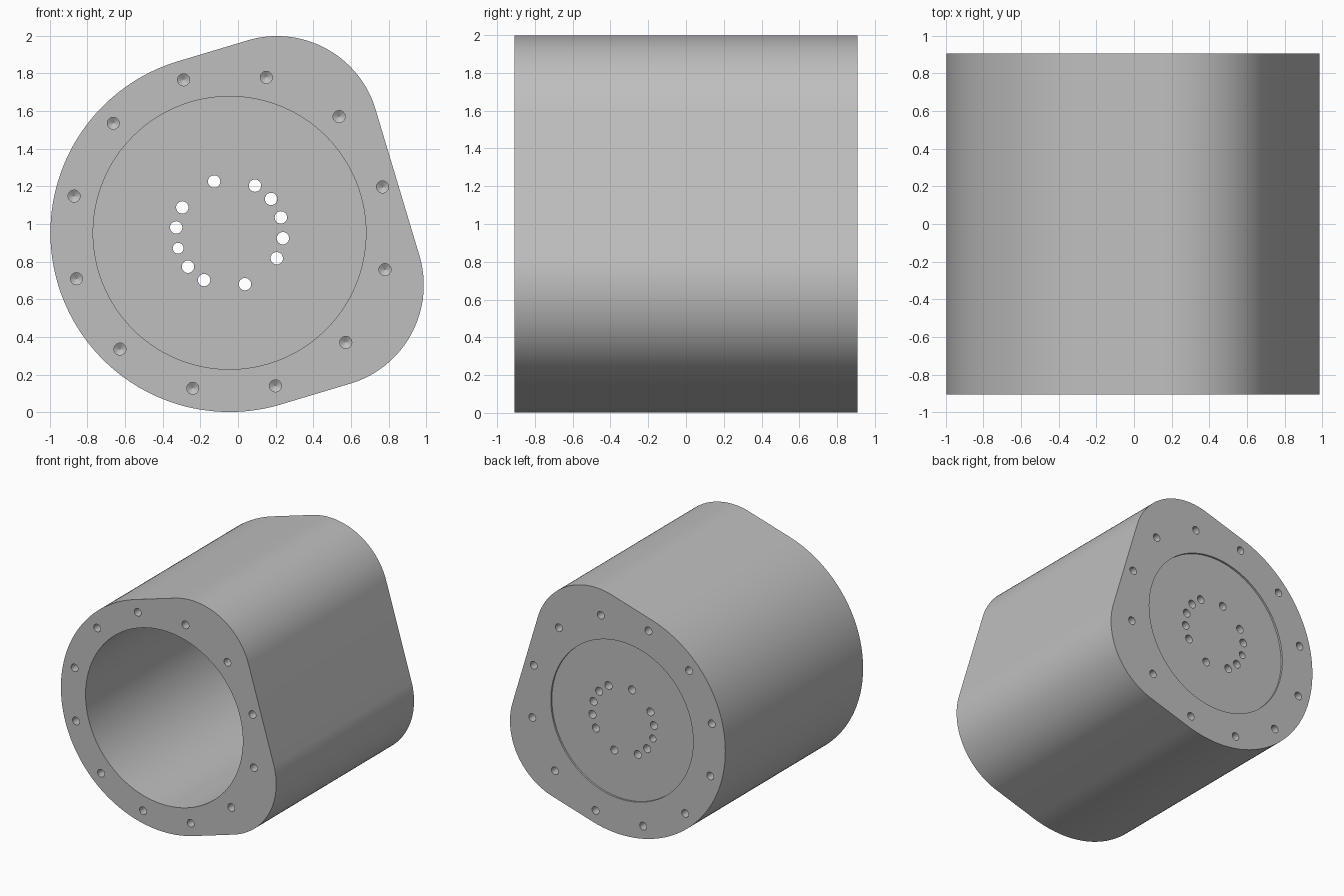
import bpy, bmesh, math
from mathutils import Vector

if "Cube" in bpy.data.objects:
    bpy.data.objects.remove(bpy.data.objects["Cube"])

CX, CZ = -0.045, 0.953       # bore axis
TILT = math.radians(16.7)    # roll of the whole section
HALF = 0.907                 # half length along y
R_OUT, FLAT, R_LOBE = 0.952, 0.932, 0.547
R_BORE, R_RECESS = 0.725, 0.656
PLATE, RECESS = 0.15, 0.015

grey = bpy.data.materials.new("machined grey")
grey.use_nodes = True
colour = (0.52, 0.52, 0.52, 1)
grey.diffuse_color = colour
grey.node_tree.nodes["Principled BSDF"].inputs["Base Color"].default_value = colour


def place(u, v, y):
    """Section coordinates, rolled about the bore axis."""
    c, s = math.cos(TILT), math.sin(TILT)
    return Vector((CX + u * c - v * s, y, CZ + u * s + v * c))


def arc(u, v, r, start, end, steps):
    angles = [math.radians(start + (end - start) * i / steps) for i in range(steps + 1)]
    return [(u + r * math.cos(a), v + r * math.sin(a)) for a in angles]


def loft(bm, rings):
    """Closed solid through (outline, y) rings."""
    loops = [[bm.verts.new(place(u, v, y)) for u, v in pts] for pts, y in rings]
    for a, b in zip(loops, loops[1:]):
        for i in range(len(a)):
            j = (i + 1) % len(a)
            bm.faces.new((a[i], a[j], b[j], b[i]))
    bm.faces.new(loops[0][::-1])
    bm.faces.new(loops[-1])


def cylinder(bm, u, v, r, y0, y1, sides=32):
    ring = arc(u, v, r, 0, 360, sides)[:-1]
    loft(bm, [(ring, y0), (ring, y1)])


def drill(bm, u, v, r, face_y, inward, depth):
    """Blind hole with a conical tip."""
    full, tip = arc(u, v, r, 0, 360, 24)[:-1], arc(u, v, r * 0.03, 0, 360, 24)[:-1]
    loft(bm, [(full, face_y - inward * 0.05), (full, face_y + inward * depth),
              (tip, face_y + inward * (depth + r * 0.6))])


def make(name, bm):
    bmesh.ops.recalc_face_normals(bm, faces=bm.faces[:])
    mesh = bpy.data.meshes.new(name)
    bm.to_mesh(mesh)
    bm.free()
    mesh.materials.append(grey)
    obj = bpy.data.objects.new(name, mesh)
    bpy.context.collection.objects.link(obj)
    return obj


# Housing: round on one side, two rounded corners on the other
lu, lv = FLAT - R_LOBE, R_OUT - R_LOBE
outline = (arc(0, 0, R_OUT, 90, 270, 96)
           + arc(lu, -lv, R_LOBE, -90, 0, 40)
           + arc(lu, lv, R_LOBE, 0, 90, 40))
bm = bmesh.new()
loft(bm, [(outline, -HALF), (outline, HALF)])
housing = make("housing", bm)

# Main bore, open at the front, and shallow recess in the back
bm = bmesh.new()
cylinder(bm, 0, 0, R_BORE, -HALF - 0.1, HALF - RECESS - PLATE, 128)
bore = make("bore_cutter", bm)
bm = bmesh.new()
cylinder(bm, 0, 0, R_RECESS, HALF - RECESS, HALF + 0.1, 128)
recess = make("recess_cutter", bm)

# Blind bolt holes on both ends, through holes in the end plate
bm = bmesh.new()
for i in range(12):
    a = math.radians(30 * i)
    u, v = 0.849 * math.cos(a), 0.849 * math.sin(a)
    drill(bm, u, v, 0.032, -HALF, 1, 0.15)
    drill(bm, u, v, 0.032, HALF, -1, 0.15)
for i in range(16):
    if i in (3, 5, 11, 13):
        continue
    a = math.radians(22.5 * i)
    radius = 0.029 if i == 8 else 0.033
    cylinder(bm, 0.285 * math.cos(a), 0.285 * math.sin(a), radius,
             HALF - PLATE - 0.1, HALF + 0.1, 24)
holes = make("hole_cutter", bm)

# Cut, bake the result and remove the cutters
cutters = (bore, recess, holes)
for cutter in cutters:
    cutter.hide_render = True
    mod = housing.modifiers.new(cutter.name, "BOOLEAN")
    mod.operation, mod.solver, mod.object = "DIFFERENCE", "EXACT", cutter
graph = bpy.context.evaluated_depsgraph_get()
baked = bpy.data.meshes.new_from_object(housing.evaluated_get(graph))
housing.modifiers.clear()
housing.data = baked
for cutter in cutters:
    bpy.data.objects.remove(cutter)

bpy.ops.object.select_all(action="DESELECT")
bpy.context.view_layer.objects.active = housing
housing.select_set(True)
bpy.ops.object.shade_smooth_by_angle(angle=math.radians(25))
